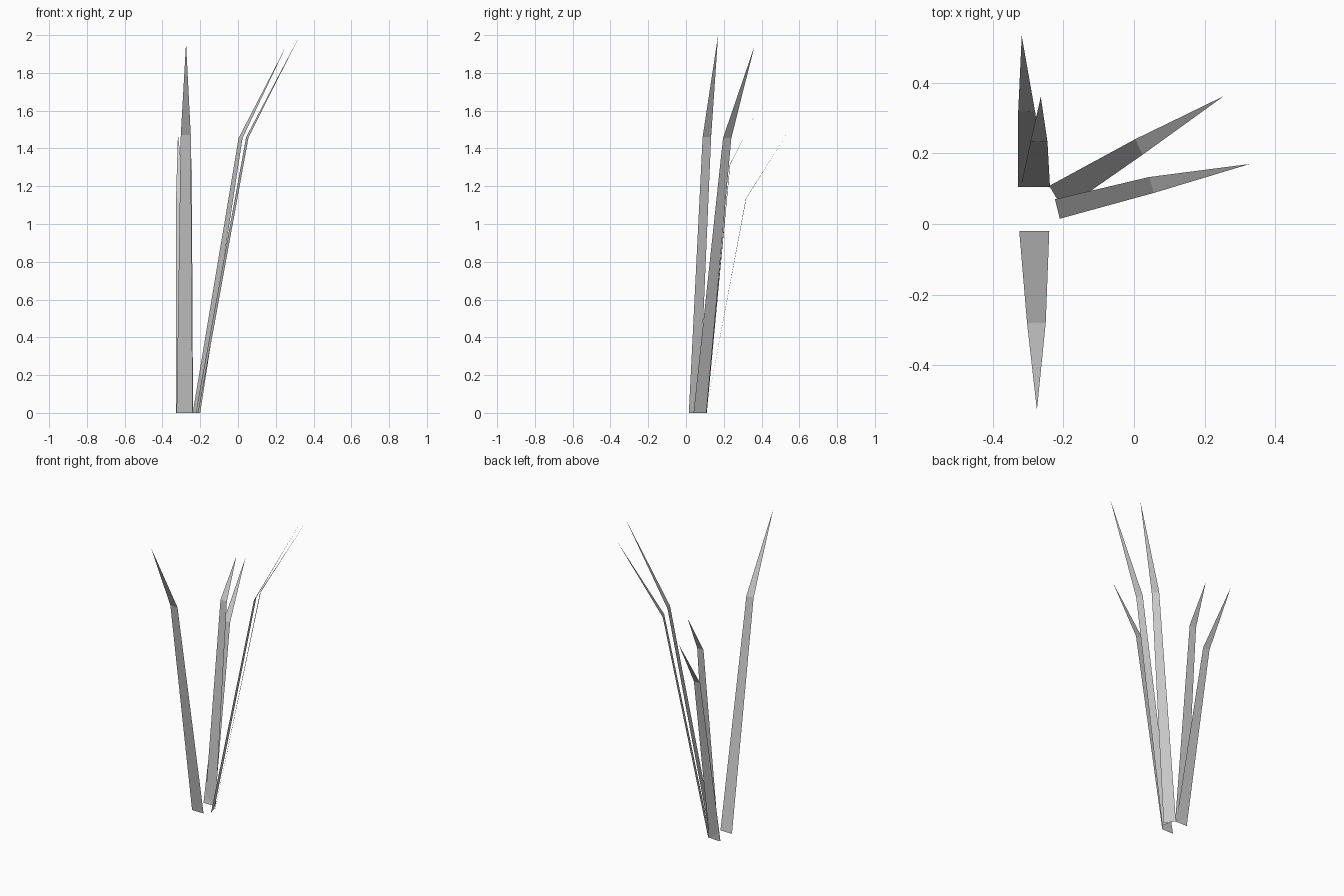
import bpy
import bmesh

cube = bpy.data.objects.get("Cube")
if cube:
    bpy.data.objects.remove(cube)

# Single plain grey for every blade
grey = bpy.data.materials.new("blade_grey")
grey.use_nodes = True
colour = (0.6, 0.6, 0.6, 1.0)
grey.diffuse_color = colour
grey.node_tree.nodes["Principled BSDF"].inputs["Base Color"].default_value = colour


def blade(name, base, bend, bend_height, tip):
    """Flat leaf: a long tapering quad, then a bent-over triangular tip."""
    bm = bmesh.new()
    b0, b1 = [bm.verts.new((x, y, 0)) for x, y in base]
    m0, m1 = [bm.verts.new((x, y, bend_height)) for x, y in bend]
    top = bm.verts.new(tip)
    bm.faces.new((b0, b1, m1, m0))
    bm.faces.new((m0, m1, top))
    mesh = bpy.data.meshes.new(name)
    bm.to_mesh(mesh)
    bm.free()
    mesh.materials.append(grey)
    obj = bpy.data.objects.new(name, mesh)
    bpy.context.collection.objects.link(obj)
    return obj


# Tall blade leaning to the front
blade("front_blade", [(-0.325, -0.02), (-0.24, -0.02)],
      [(-0.303, -0.28), (-0.25, -0.28)], 1.47, (-0.275, -0.527, 1.96))

# Two short blades leaning to the back
blade("back_low_blade", [(-0.245, 0.105), (-0.328, 0.105)],
      [(-0.28, 0.317), (-0.328, 0.319)], 1.135, (-0.318, 0.533, 1.475))
blade("back_blade", [(-0.238, 0.104), (-0.32, 0.11)],
      [(-0.245, 0.232), (-0.293, 0.234)], 1.315, (-0.264, 0.36, 1.565))

# Two tall blades leaning to the side
blade("side_back_blade", [(-0.2, 0.04), (-0.24, 0.108)],
      [(0.024, 0.196), (0.003, 0.24)], 1.455, (0.254, 0.362, 1.94))
blade("side_blade", [(-0.21, 0.015), (-0.224, 0.07)],
      [(0.056, 0.088), (0.043, 0.133)], 1.46, (0.328, 0.17, 2.0))
